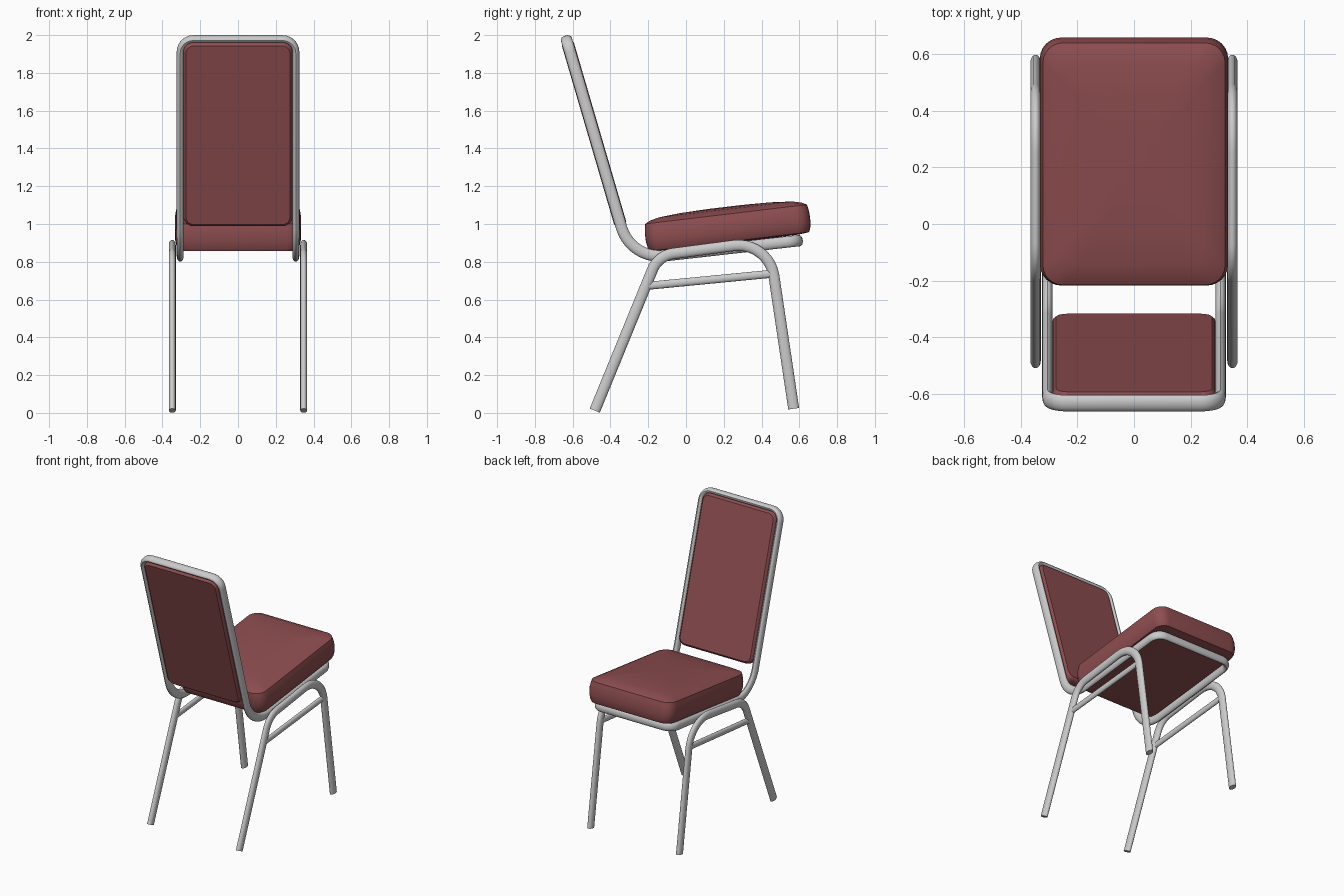
import bpy, bmesh
from math import sin, cos, pi, radians, atan2
from mathutils import Vector, Matrix

if "Cube" in bpy.data.objects:
    bpy.data.objects.remove(bpy.data.objects["Cube"])

fabric = bpy.data.materials.new("red_fabric")
fabric.diffuse_color = (0.27, 0.075, 0.08, 1)
fabric.use_nodes = True
fabric.node_tree.nodes["Principled BSDF"].inputs["Base Color"].default_value = fabric.diffuse_color


def loft(name, rings, closed=False, mat=None, angle=35):
    """Skin a list of vertex rings; cap the ends unless the strip is closed."""
    bm = bmesh.new()
    vs = [[bm.verts.new(p) for p in r] for r in rings]
    n = len(vs[0])
    pairs = list(zip(vs, vs[1:])) + ([(vs[-1], vs[0])] if closed else [])
    for a, b in pairs:
        for i in range(n):
            j = (i + 1) % n
            bm.faces.new((a[i], a[j], b[j], b[i]))
    if not closed:
        bm.faces.new(vs[0])
        bm.faces.new(vs[-1])
    bmesh.ops.recalc_face_normals(bm, faces=bm.faces)
    me = bpy.data.meshes.new(name)
    bm.to_mesh(me)
    bm.free()
    ob = bpy.data.objects.new(name, me)
    bpy.context.collection.objects.link(ob)
    if mat:
        me.materials.append(mat)
    bpy.ops.object.select_all(action='DESELECT')
    ob.select_set(True)
    bpy.context.view_layer.objects.active = ob
    bpy.ops.object.shade_smooth_by_angle(angle=radians(angle))
    return ob


def tube(name, pts, minors, a, b, closed=False, seg=16):
    """Sweep an oval: half-size a along each minor axis, b across it."""
    rings, n = [], len(pts)
    for i, p in enumerate(pts):
        nxt = pts[(i + 1) % n] if closed else pts[min(i + 1, n - 1)]
        prv = pts[i - 1] if closed else pts[max(i - 1, 0)]
        t = (nxt - prv).normalized()
        u = (minors[i] - t * minors[i].dot(t)).normalized()
        w = t.cross(u)
        rings.append([p + u * a * cos(k * 2 * pi / seg) + w * b * sin(k * 2 * pi / seg)
                      for k in range(seg)])
    return loft(name, rings, closed)


def fillet(corners, radii, n=10):
    """Round the inner corners of a 2D polyline."""
    c = [Vector(p) for p in corners]
    out = [c[0]]
    for p, q, s, r in zip(c, c[1:], c[2:], radii):
        d1, d2 = (p - q).normalized(), (s - q).normalized()
        half = d1.angle(d2) / 2
        ctr = q + (d1 + d2).normalized() * (r / sin(half))
        s0 = q + d1 * (r * cos(half) / sin(half)) - ctr
        s1 = q + d2 * (r * cos(half) / sin(half)) - ctr
        for k in range(n + 1):
            t, th = k / n, pi - 2 * half
            out.append(ctr + (s0 * sin((1 - t) * th) + s1 * sin(t * th)) / sin(th))
    return out + [c[-1]]


def rrect(hx, hy, r, n=6):
    """Rounded rectangle outline around the origin."""
    return [(sx * (hx - r) + r * cos(a0 + k * pi / 2 / n), sy * (hy - r) + r * sin(a0 + k * pi / 2 / n))
            for sx, sy, a0 in ((1, 1, 0), (-1, 1, pi / 2), (-1, -1, pi), (1, -1, 1.5 * pi))
            for k in range(n + 1)]


# Back and seat frame: one rounded loop laid along an L-shaped side profile
prof = fillet([(-0.634, 1.98), (-0.292, 0.812), (0.6, 0.912)], [0.21])
dist = [0]
for p, q in zip(prof, prof[1:]):
    dist.append(dist[-1] + (q - p).length)
L = dist[-1]


def at(s):
    i = 0
    while i < len(dist) - 2 and s > dist[i + 1]:
        i += 1
    return prof[i].lerp(prof[i + 1], 1) if s == dist[i + 1] else \
        prof[i] + (prof[i + 1] - prof[i]) * ((s - dist[i]) / (dist[i + 1] - dist[i]))


flat = [(x, s + L / 2) for x, s in rrect(0.306, L / 2, 0.07)]
bend = dist[1:-1]
flat = flat[:14] [:14] + flat[14:]
loop = flat[:7] + flat[7:14] + [(-0.306, s) for s in reversed(bend)] + flat[14:] + [(0.306, s) for s in bend]
pts, minors = [], []
for k, (x, s) in enumerate(loop):
    p = at(s)
    along = (at(s + 0.01) - at(s - 0.01)).normalized()
    x0, s0 = loop[k - 1]
    x1, s1 = loop[(k + 1) % len(loop)]
    e = Vector((x1 - x0, s1 - s0)).normalized()
    pts.append(Vector((x, p.x, p.y)))
    minors.append(Vector((e.y, -e.x * along.x, -e.x * along.y)))
tube("back_and_seat_frame", pts, minors, 0.0185, 0.03, closed=True)

# Leg frames and side stretchers
legs = fillet([(-0.483, 0.012), (-0.147, 0.833), (0.438, 0.910), (0.57, 0.022)], [0.14, 0.19])
for side, sx in (("left", -1), ("right", 1)):
    X = Vector((1, 0, 0))
    path = [Vector((sx * 0.348, p.x, p.y)) for p in legs]
    tube(side + "_leg_frame", path, [X] * len(path), 0.0185, 0.029)
    bar = [Vector((sx * 0.348, -0.21, 0.672)), Vector((sx * 0.348, 0.46, 0.737))]
    tube(side + "_stretcher", bar, [X] * 2, 0.014, 0.021)


def cushion(name, layers, matrix):
    """Stack rounded rectangles (half width, half length, radius, height)."""
    rings = [[matrix @ Vector((x, y, z)) for x, y in rrect(hx, hy, r)] for hx, hy, r, z in layers]
    return loft(name, rings, mat=fabric)


# Seat cushion with bulging sides and crowned top
cushion("seat_cushion", [
    (0.10, 0.15, 0.03, -0.082), (0.26, 0.37, 0.05, -0.079), (0.315, 0.425, 0.065, -0.073),
    (0.325, 0.433, 0.07, -0.055), (0.333, 0.439, 0.075, -0.02), (0.333, 0.439, 0.075, 0.02),
    (0.328, 0.436, 0.073, 0.05), (0.322, 0.431, 0.07, 0.073),
    (0.295, 0.404, 0.065, 0.087), (0.25, 0.355, 0.06, 0.099),
    (0.17, 0.24, 0.04, 0.108), (0.06, 0.09, 0.02, 0.112)],
    Matrix.Translation((0, 0.221, 0.979)) @ Matrix.Rotation(radians(6.8), 4, 'X'))

# Back cushion panel inside the upper frame
low, top = Vector((0, -0.345, 0.993)), Vector((0, -0.629, 1.965))
d = top - low
tilt = atan2(d.z, d.y)
h = d.length / 2
cushion("back_cushion", [
    (0.275, h - 0.014, 0.04, -0.033), (0.286, h - 0.003, 0.05, -0.024), (0.289, h, 0.052, -0.014),
    (0.289, h, 0.052, 0.014), (0.286, h - 0.003, 0.05, 0.024), (0.275, h - 0.014, 0.04, 0.033)],
    Matrix.Translation((low + top) / 2) @ Matrix.Rotation(tilt, 4, 'X'))
